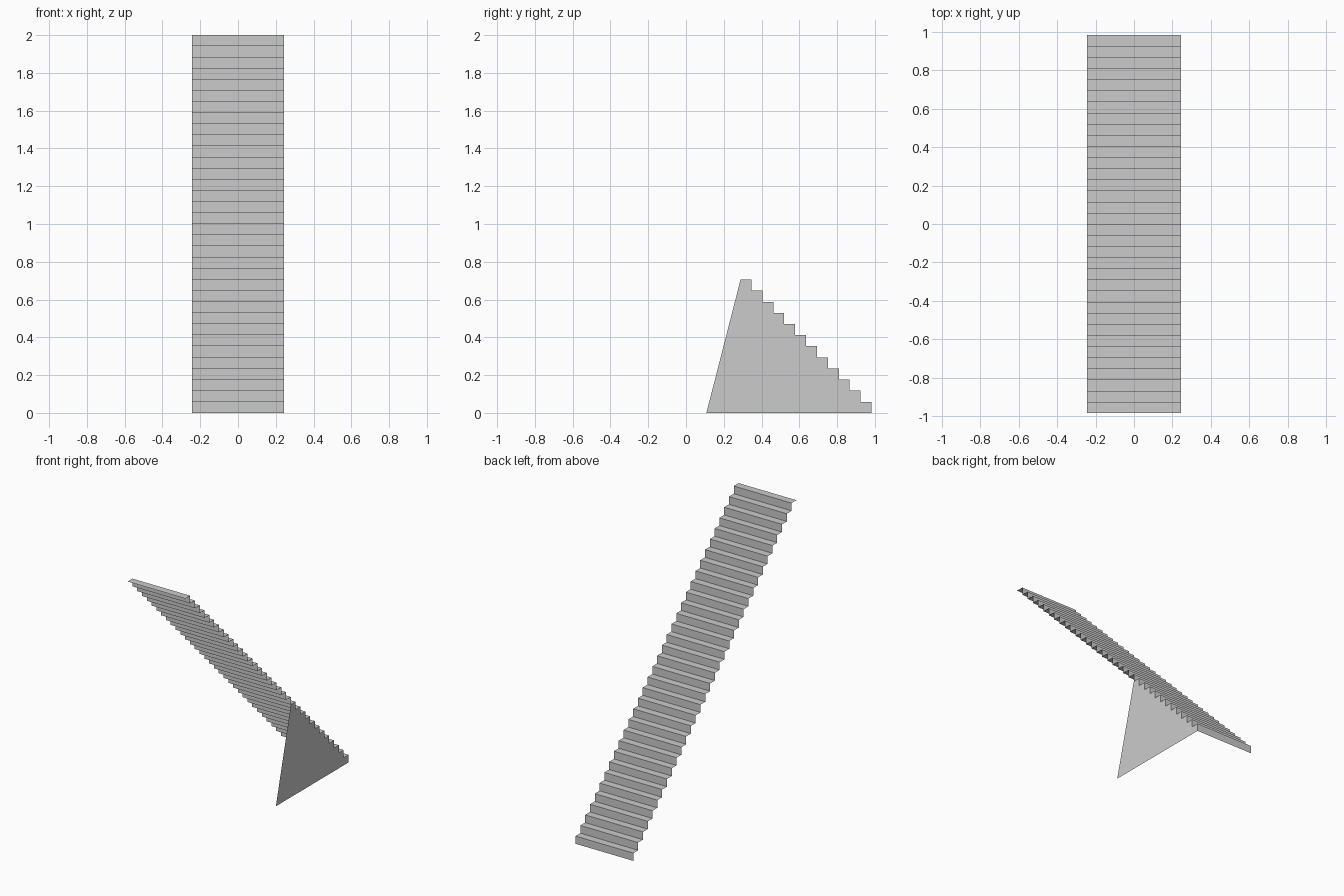
import bpy

if "Cube" in bpy.data.objects:
    bpy.data.objects.remove(bpy.data.objects["Cube"])

STEPS, PANEL_STEPS = 34, 12
HALF_W, HALF_L, HEIGHT = 0.244, 0.982, 2.0
RUN, RISE = 2 * HALF_L / STEPS, HEIGHT / STEPS


def zigzag(n):
    """Stair profile (y, z): riser then tread, climbing towards the front."""
    pts = [(HALF_L, 0.0)]
    for i in range(n):
        pts.append((HALF_L - i * RUN, (i + 1) * RISE))
        pts.append((HALF_L - (i + 1) * RUN, (i + 1) * RISE))
    return pts


def add_mesh(name, verts, faces):
    mesh = bpy.data.meshes.new(name)
    mesh.from_pydata(verts, [], faces)
    obj = bpy.data.objects.new(name, mesh)
    bpy.context.collection.objects.link(obj)
    return obj


# Folded sheet of risers and treads
profile = zigzag(STEPS)
verts = [(x, y, z) for y, z in profile for x in (HALF_W, -HALF_W)]
faces = [(2 * i, 2 * i + 2, 2 * i + 3, 2 * i + 1) for i in range(len(profile) - 1)]
add_mesh("stair_treads", verts, faces)

# Single flat panel closing the right side under the lower steps
outline = [(0.108, 0.0)] + zigzag(PANEL_STEPS)
add_mesh("side_panel", [(HALF_W, y, z) for y, z in outline],
         [tuple(range(len(outline)))])
